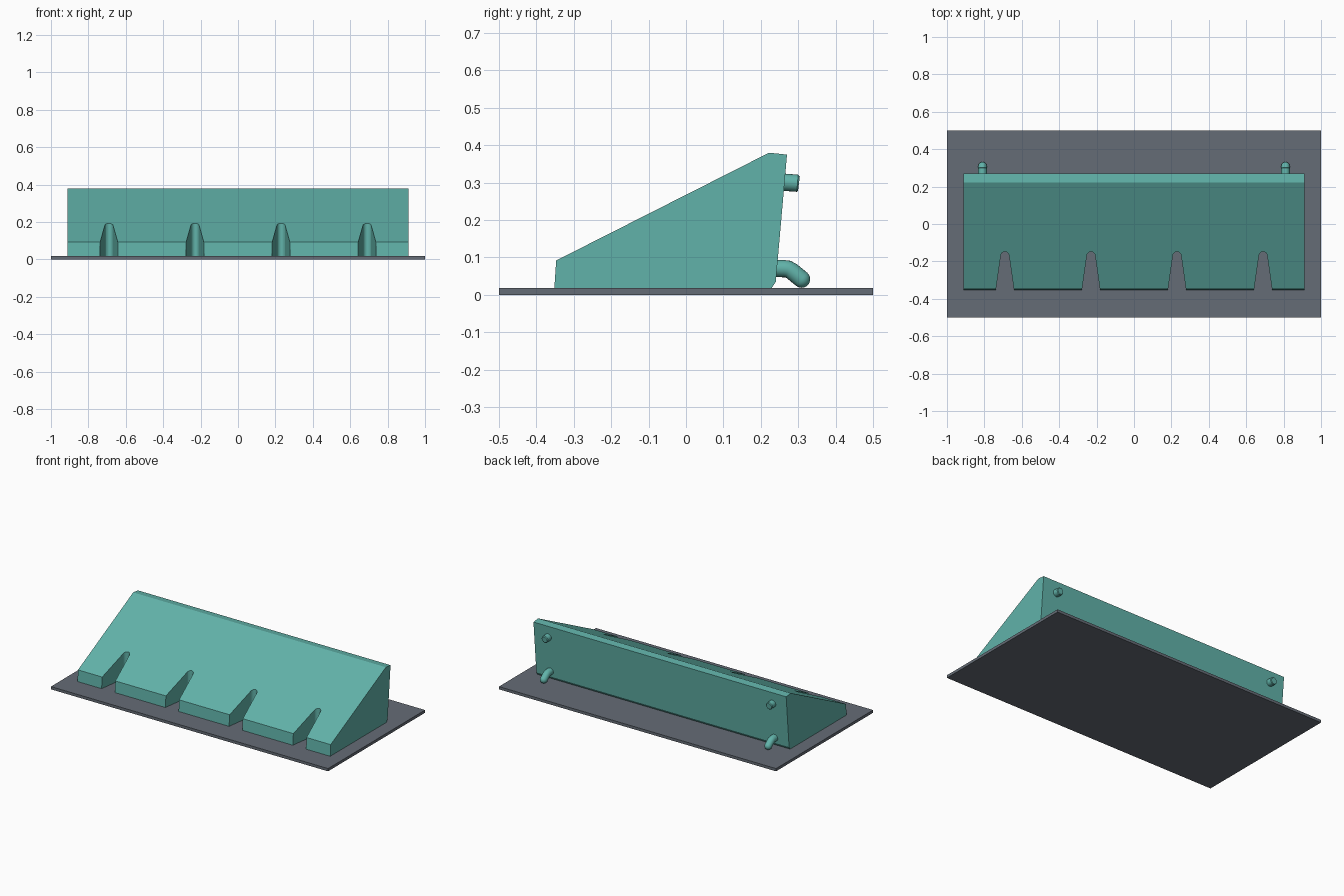
import bpy, bmesh, math
from mathutils import Vector

if "Cube" in bpy.data.objects:
    bpy.data.objects.remove(bpy.data.objects["Cube"])


def material(name, color):
    m = bpy.data.materials.new(name)
    m.diffuse_color = color
    m.use_nodes = True
    m.node_tree.nodes["Principled BSDF"].inputs["Base Color"].default_value = m.diffuse_color
    return m


TEAL = material("teal", (0.12, 0.45, 0.40, 1))
GREY = material("slate", (0.13, 0.15, 0.18, 1))


def make_object(name, bm, mat):
    bmesh.ops.recalc_face_normals(bm, faces=bm.faces)
    mesh = bpy.data.meshes.new(name)
    bm.to_mesh(mesh)
    bm.free()
    ob = bpy.data.objects.new(name, mesh)
    bpy.context.collection.objects.link(ob)
    mesh.materials.append(mat)
    return ob


def prism(bm, points, offset):
    """Extrude a closed outline along the offset vector."""
    face = bm.faces.new([bm.verts.new(p) for p in points])
    ext = bmesh.ops.extrude_face_region(bm, geom=[face], use_keep_orig=True)
    verts = [v for v in ext["geom"] if isinstance(v, bmesh.types.BMVert)]
    bmesh.ops.translate(bm, verts=verts, vec=offset)


def rod(name, x, path, sides=20):
    """Sweep a circle along (y, z, radius) stations in the plane at x."""
    bm = bmesh.new()
    pts = [Vector((x, y, z)) for y, z, r in path]
    side = Vector((1, 0, 0))
    rings = []
    for i, p in enumerate(pts):
        direction = (pts[min(i + 1, len(pts) - 1)] - pts[max(i - 1, 0)]).normalized()
        up = side.cross(direction)
        r = path[i][2]
        angles = [2 * math.pi * k / sides for k in range(sides)]
        rings.append([bm.verts.new(p + r * (math.cos(a) * side + math.sin(a) * up)) for a in angles])
    for a, b in zip(rings, rings[1:]):
        for k in range(sides):
            n = (k + 1) % sides
            bm.faces.new((a[k], a[n], b[n], b[k]))
    bm.faces.new(rings[0])
    bm.faces.new(rings[-1])
    ob = make_object(name, bm, TEAL)
    bpy.context.view_layer.objects.active = ob
    ob.select_set(True)
    bpy.ops.object.shade_smooth_by_angle(angle=math.radians(35))
    ob.select_set(False)
    return ob


# base plate
bm = bmesh.new()
prism(bm, [(-1, -0.5, 0), (1, -0.5, 0), (1, 0.5, 0), (-1, 0.5, 0)], (0, 0, 0.018))
make_object("base_plate", bm, GREY)

# wedge body
HALF = 0.912
profile = [(-0.352, 0.018), (-0.347, 0.092), (0.222, 0.38), (0.27, 0.375),
           (0.24, 0.035), (0.229, 0.018)]
bm = bmesh.new()
prism(bm, [(-HALF, y, z) for y, z in profile], (2 * HALF, 0, 0))
wedge = make_object("wedge_body", bm, TEAL)

# tapered round-ended slots in the front lip
bm = bmesh.new()
tip_r, tip_y = 0.022, -0.17
for cx in (-0.69, -0.23, 0.23, 0.69):
    arc = [(cx + tip_r * math.cos(a), tip_y + tip_r * math.sin(a))
           for a in (math.radians(8 + 164 * k / 10) for k in range(11))]
    outline = [(cx - 0.055, -0.4), (cx + 0.055, -0.4)] + arc
    prism(bm, [(x, y, -0.1) for x, y in outline], (0, 0, 0.6))
cutter = make_object("slot_cutter", bm, TEAL)
cutter.hide_render = True
mod = wedge.modifiers.new("slots", 'BOOLEAN')
mod.operation = 'DIFFERENCE'
mod.solver = 'EXACT'
mod.object = cutter
bpy.context.view_layer.objects.active = wedge
bpy.ops.object.modifier_apply(modifier=mod.name)
bpy.data.objects.remove(cutter)

# mounting pegs and bent hooks on the back
R = 0.023
tilt = Vector((0.77, -0.64)).normalized()
hook = [(0.225, 0.071, R), (0.262, 0.070, R), (0.273, 0.069, R), (0.282, 0.064, R)]
for k in range(8):
    a = math.radians(88 * k / 7)
    p = Vector((0.309, 0.042)) + tilt * R * math.sin(a)
    hook.append((p.x, p.y, R * math.cos(a)))
peg = [(0.25, 0.302, R), (0.298, 0.2985, R), (0.302, 0.298, R - 0.004)]
for side, x in (("left", -0.81), ("right", 0.81)):
    rod(f"upper_peg_{side}", x, peg)
    rod(f"lower_hook_{side}", x, hook)
